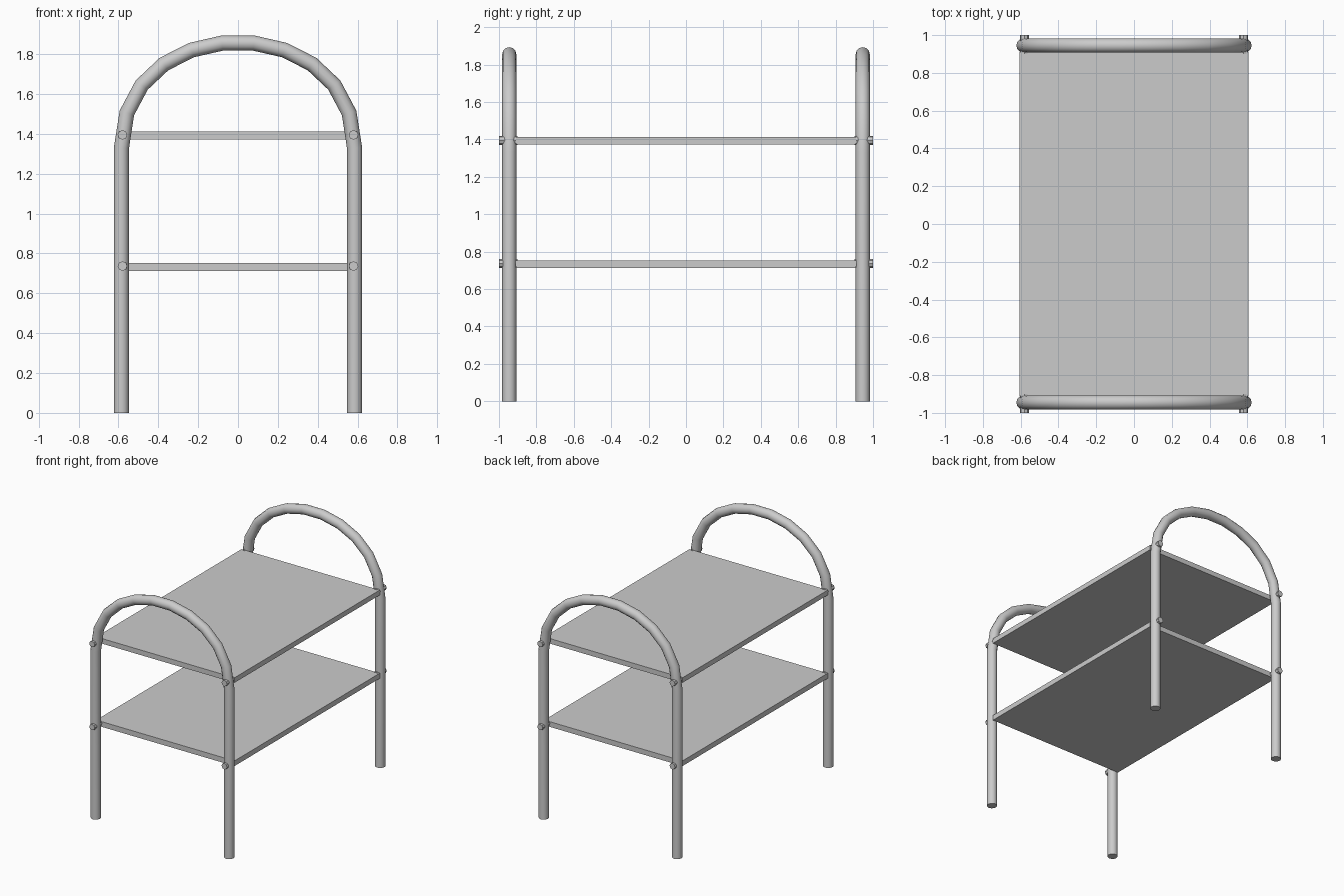
import bpy, math

if "Cube" in bpy.data.objects:
    bpy.data.objects.remove(bpy.data.objects["Cube"])

TUBE_X, TUBE_Y, TUBE_R = 0.585, 0.945, 0.038
SPRING_Z, RISE = 1.33, 0.707
SEGMENTS = 11


def smooth(obj):
    bpy.ops.object.select_all(action='DESELECT')
    obj.select_set(True)
    bpy.context.view_layer.objects.active = obj
    bpy.ops.object.shade_smooth_by_angle(angle=math.radians(40))


def hoop(name, y):
    # Straight legs joined by a slightly squared arch
    path = [(-TUBE_X, 0)]
    for i in range(SEGMENTS + 1):
        t = i / SEGMENTS
        s = t - 0.5
        path.append((TUBE_X * (3 * s - 4 * s ** 3),
                     SPRING_Z + 3 * RISE * t * (1 - t)))
    path.append((TUBE_X, 0))

    curve = bpy.data.curves.new(name, 'CURVE')
    curve.dimensions = '3D'
    curve.bevel_depth = TUBE_R
    curve.bevel_resolution = 4
    curve.use_fill_caps = True
    spline = curve.splines.new('POLY')
    spline.points.add(len(path) - 1)
    for point, (x, z) in zip(spline.points, path):
        point.co = (x, y, z, 1)
    obj = bpy.data.objects.new(name, curve)
    bpy.context.collection.objects.link(obj)
    bpy.ops.object.select_all(action='DESELECT')
    obj.select_set(True)
    bpy.context.view_layer.objects.active = obj
    bpy.ops.object.convert(target='MESH')
    smooth(bpy.context.view_layer.objects.active)


def shelf(name, bottom, top):
    bpy.ops.mesh.primitive_cube_add(size=1, location=(0, 0, (bottom + top) / 2))
    obj = bpy.context.object
    obj.name = name
    obj.scale = (1.212, 1.82, top - bottom)
    bpy.ops.object.transform_apply(location=False, rotation=False, scale=True)


def bolt(name, x, y, z):
    bpy.ops.mesh.primitive_cylinder_add(vertices=8, radius=0.024, depth=0.1,
                                        location=(x, y, z),
                                        rotation=(math.pi / 2, 0, 0))
    obj = bpy.context.object
    obj.name = name
    smooth(obj)


# End frames
hoop("front_tube_frame", -TUBE_Y)
hoop("back_tube_frame", TUBE_Y)

# Shelves
shelf("lower_shelf", 0.712, 0.753)
shelf("upper_shelf", 1.372, 1.412)

# Bolts fixing the shelves through the legs
for level, z in (("lower", 0.737), ("upper", 1.395)):
    for side, x in (("left", -0.58), ("right", 0.58)):
        for end, y in (("front", -0.95), ("back", 0.95)):
            bolt(f"{level}_{end}_{side}_bolt", x, y, z)
